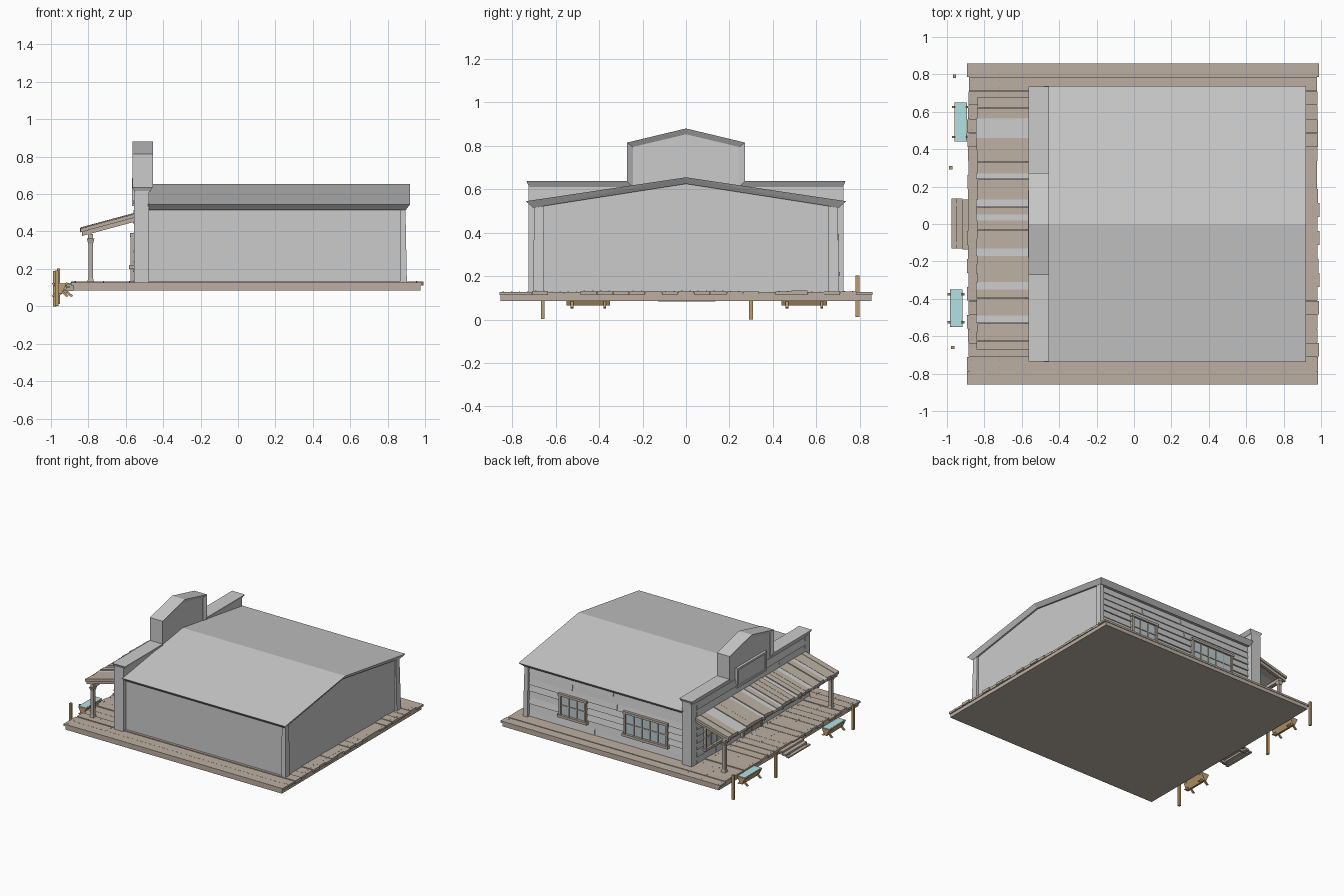
import bpy, bmesh, random

if "Cube" in bpy.data.objects:
    bpy.data.objects.remove(bpy.data.objects["Cube"])
random.seed(4)


def mat(name, r, g, b):
    m = bpy.data.materials.new(name)
    m.diffuse_color = (r, g, b, 1)
    m.use_nodes = True
    m.node_tree.nodes["Principled BSDF"].inputs["Base Color"].default_value = m.diffuse_color
    return m


PLANK = mat("weathered_plank", .50, .43, .36)
DARK = mat("dark_plank", .42, .36, .30)
POST = mat("post_wood", .50, .34, .16)
WATER = mat("water", .45, .75, .78)
GLASS = mat("glass", .50, .60, .63)


def hull(bm, pts):
    """Convex block through the given points."""
    t = bmesh.new()
    vs = [t.verts.new(p) for p in pts]
    bmesh.ops.convex_hull(t, input=vs)
    bmesh.ops.dissolve_limit(t, angle_limit=.01, verts=t.verts, edges=t.edges)
    bmesh.ops.recalc_face_normals(t, faces=t.faces)
    me = bpy.data.meshes.new("tmp")
    t.to_mesh(me)
    t.free()
    bm.from_mesh(me)
    bpy.data.meshes.remove(me)


def box(bm, x0, x1, y0, y1, z0, z1, f=lambda x, y, z: (x, y, z)):
    v = [bm.verts.new(f(x, y, z)) for x in (x0, x1) for y in (y0, y1) for z in (z0, z1)]
    for q in ((0, 1, 3, 2), (4, 6, 7, 5), (0, 4, 5, 1), (2, 3, 7, 6), (0, 2, 6, 4), (1, 5, 7, 3)):
        bm.faces.new([v[i] for i in q])


def prism(bm, prof, x0, x1):
    """Extrude a y-z outline along x."""
    a = [bm.verts.new((x0, y, z)) for y, z in prof]
    b = [bm.verts.new((x1, y, z)) for y, z in prof]
    bm.faces.new(a)
    bm.faces.new(b[::-1])
    n = len(prof)
    for i in range(n):
        bm.faces.new((a[i], b[i], b[(i + 1) % n], a[(i + 1) % n]))


def done(name, bm, m=None):
    bmesh.ops.recalc_face_normals(bm, faces=bm.faces)
    me = bpy.data.meshes.new(name)
    bm.to_mesh(me)
    bm.free()
    ob = bpy.data.objects.new(name, me)
    bpy.context.collection.objects.link(ob)
    if m:
        me.materials.append(m)


def boxes(name, items, m=None, f=lambda x, y, z: (x, y, z)):
    bm = bmesh.new()
    for it in items:
        box(bm, *it, f)
    done(name, bm, m)


# deck: base slab, uneven planks running along x, nail heads
boxes("deck_base", [(-.88, .975, -.855, .855, .085, .12)], PLANK)
planks, nails, n = [], [], 23
w = 1.72 / n
for i in range(n):
    y, top = -.86 + i * w, .129 + random.uniform(-.003, .004)
    planks.append((-.89 + random.uniform(-.005, .008), .985 + random.uniform(-.008, .008), y + .001, y + w - .001, .112, top))
    for x in (-.87, -.72, -.58, .955):
        for yy in (y + .018, y + w - .018):
            nails.append((x - .003, x + .003, yy - .003, yy + .003, top - .002, top + .001))
boxes("deck_planks", planks, PLANK)
boxes("deck_nails", nails, DARK)

# main hall with gable ends and corner posts
bm = bmesh.new()
prism(bm, [(-.69, .125), (.675, .125), (.675, .525), (0, .632), (-.69, .525)], -.48, .885)
done("hall_walls", bm)
bm = bmesh.new()
for s in (-1, 1):
    hull(bm, [(x, s * y, z) for z, k in ((.125, .008), (.535, 0))
              for x in (.865, .895 + k) for y in (.655, .698 + k)])
done("corner_posts", bm)

# gable roof with undercut eaves
bm = bmesh.new()
for s in (-1, 1):
    hull(bm, [(x, s * y, z) for x in (-.48, .92) for y, z in ((.737, .545), (0, .655))] +
         [(x, s * y, z) for x in (-.48, .897) for y, z in ((.705, .515), (0, .625))])
done("gable_roof", bm)

# stepped false front and its moulded cap
bm = bmesh.new()
half = [(.725, .125), (.725, .62), (.25, .62), (.25, .805)]
prism(bm, half + [(0, .86)] + [(-y, z) for y, z in half[::-1]], -.548, -.475)
done("false_front", bm)
bm = bmesh.new()
outer = [(.735, .638), (.272, .638), (.272, .815), (0, .88)]
inner = [(.722, .61), (.245, .61), (.245, .795), (0, .853)]
for s in (-1, 1):
    for i in range(3):
        hull(bm, [(x, s * y, z) for x in (-.565, -.455) for y, z in outer[i:i + 2]] +
             [(x, s * y, z) for x in (-.552, -.472) for y, z in inner[i:i + 2]])
done("false_front_cap", bm)


def side(u, d, z):      # left-hand wall, facing +y
    return (u, .675 + d, z)


def front(u, d, z):     # street wall, facing -x
    return (-.548 - d, u, z)


# overlapping siding boards
def siding(name, u0, u1, z0, z1, rows, f):
    bm = bmesh.new()
    h = (z1 - z0) / rows
    for r in range(rows):
        cut = random.uniform(u0 + .2, u1 - .2)
        for a, b in ((u0, cut - .002), (cut + .002, u1)):
            k = random.uniform(.009, .014)
            za = z0 + r * h
            hull(bm, [f(u, d, z) for u in (a, b) for d, z in ((-.004, za), (k, za), (-.004, za + h), (.003, za + h))])
    done(name, bm)


siding("side_siding", -.475, .866, .13, .52, 8, side)
siding("front_siding", -.66, .66, .13, .60, 9, front)
boxes("front_pilasters", [(s * .695 - .03, s * .695 + .03, -.01, .008, .125, .61) for s in (-1, 1)], None, front)


# windows: glass, trim, sill and glazing bars
def window(name, u0, u1, z0, z1, cols, f):
    boxes(name + "_glass", [(u0, u1, 0, .016, z0, z1)], GLASS, f)
    t = .016
    parts = [(u0 - t, u0, 0, .026, z0, z1), (u1, u1 + t, 0, .026, z0, z1),
             (u0 - .026, u1 + .026, 0, .034, z0 - .02, z0), (u0 - .022, u1 + .022, 0, .03, z1, z1 + .018),
             (u0, u1, 0, .021, (z0 + z1) / 2 - .004, (z0 + z1) / 2 + .004)]
    for i in range(1, cols):
        c = u0 + (u1 - u0) * i / cols
        parts.append((c - .004, c + .004, 0, .021, z0, z1))
    boxes(name + "_trim", parts, PLANK, f)


window("side_window_small", .385, .585, .22, .365, 3, side)
window("side_window_large", -.31, .03, .22, .375, 5, side)
for s, nm in ((.43, "left"), (-.43, "right")):
    window("front_window_" + nm, s - .13, s + .13, .22, .375, 4, front)

# double entrance door
boxes("door_leaves", [(s * .054 - .05, s * .054 + .05, 0, .016, .13, .37) for s in (-1, 1)], DARK, front)
boxes("door_trim", [(-.125, -.106, 0, .026, .13, .37), (.106, .125, 0, .026, .13, .37),
                    (-.135, .135, 0, .03, .37, .39)], PLANK, front)

# blank sign board with frame
boxes("sign_board", [(-.165, .165, 0, .012, .55, .67)], None, front)
boxes("sign_frame", [(-.18, .18, 0, .02, .535, .55), (-.18, .18, 0, .02, .67, .685),
                     (-.18, -.165, 0, .02, .55, .67), (.165, .18, 0, .02, .55, .67)], None, front)


# sloping porch roof: brown boards with bare grey strips between
def slope_bar(bm, y0, y1, lo, hi, x0=-.845, x1=-.545):
    def zs(x):
        return .395 + (x + .845) * .27
    hull(bm, [(x, y, zs(x) + d) for x in (x0, x1) for y in (y0, y1) for d in (lo, hi)])


grey = [(-.53, -.49), (-.35, -.31), (-.17, -.13), (.02, .05), (.09, .13), (.24, .27), (.46, .565)]
bm, y = bmesh.new(), -.67
for a, b in grey + [(.68, .68)]:
    k = max(1, round((a - y) / .055))
    for i in range(k):
        slope_bar(bm, y + (a - y) * i / k, y + (a - y) * (i + 1) / k - .001, 0, .018 + random.uniform(0, .008),
                  -.845 + random.uniform(0, .008))
    y = b
done("porch_roof_boards", bm, PLANK)
bm = bmesh.new()
for a, b in grey:
    slope_bar(bm, a, b, 0, .019)
done("porch_roof_grey_boards", bm)
bm = bmesh.new()
for i in range(7):
    c = -.65 + i * 1.31 / 6
    slope_bar(bm, c - .01, c + .01, -.022, 0, -.835)
done("porch_rafters", bm, PLANK)

# porch beam and flared posts
boxes("porch_beam", [(-.803, -.775, -.66, .665, .36, .386)], PLANK)
bm = bmesh.new()
for c in (-.65, .655):
    for z0, z1, r0, r1 in ((.125, .15, .019, .013), (.15, .335, .012, .012), (.335, .362, .013, .02)):
        hull(bm, [(-.788 + i * r, c + j * r, z) for z, r in ((z0, r0), (z1, r1)) for i in (-1, 1) for j in (-1, 1)])
done("porch_posts", bm, PLANK)

# entrance steps
boxes("steps", [(-.975, -.95, -.13, .135, .083, .093), (-.948, -.918, -.13, .135, .09, .105),
                (-.918, -.87, -.135, .13, .105, .118), (-.96, -.88, -.11, -.095, .082, .1),
                (-.96, -.88, .095, .11, .082, .1)], PLANK)

# hitching posts
boxes("hitching_posts", [(x - .009, x + .009, y - .009, y + .009, z, z + .19)
                         for x, y, z in ((-.96, .79, .012), (-.98, .30, 0), (-.97, -.66, .002))], POST)

# water troughs: V-shaped body, crossed legs, water
for nm, cx, y0, y1 in (("left", -.927, .44, .65), ("right", -.951, -.55, -.35)):
    bm = bmesh.new()
    for s in (-1, 1):
        hull(bm, [(cx + s * a, y, z) for y in (y0, y1) for a, z in ((0, .068), (.008, .065), (.034, .12), (.027, .122))])
        for y in (y0 + .025, y1 - .025):
            hull(bm, [(cx + s * a, y + d, z) for d in (-.006, .006)
                      for a, z in ((-.034, .05), (-.046, .055), (.034, .128), (.046, .122))])
    for y in (y0, y1 - .006):
        hull(bm, [(cx + a, yy, z) for yy in (y, y + .006) for a, z in ((-.03, .12), (.03, .12), (0, .067))])
    done("trough_" + nm, bm, POST)
    boxes("trough_water_" + nm, [(cx - .031, cx + .031, y0 + .002, y1 - .002, .117, .124)], WATER)
